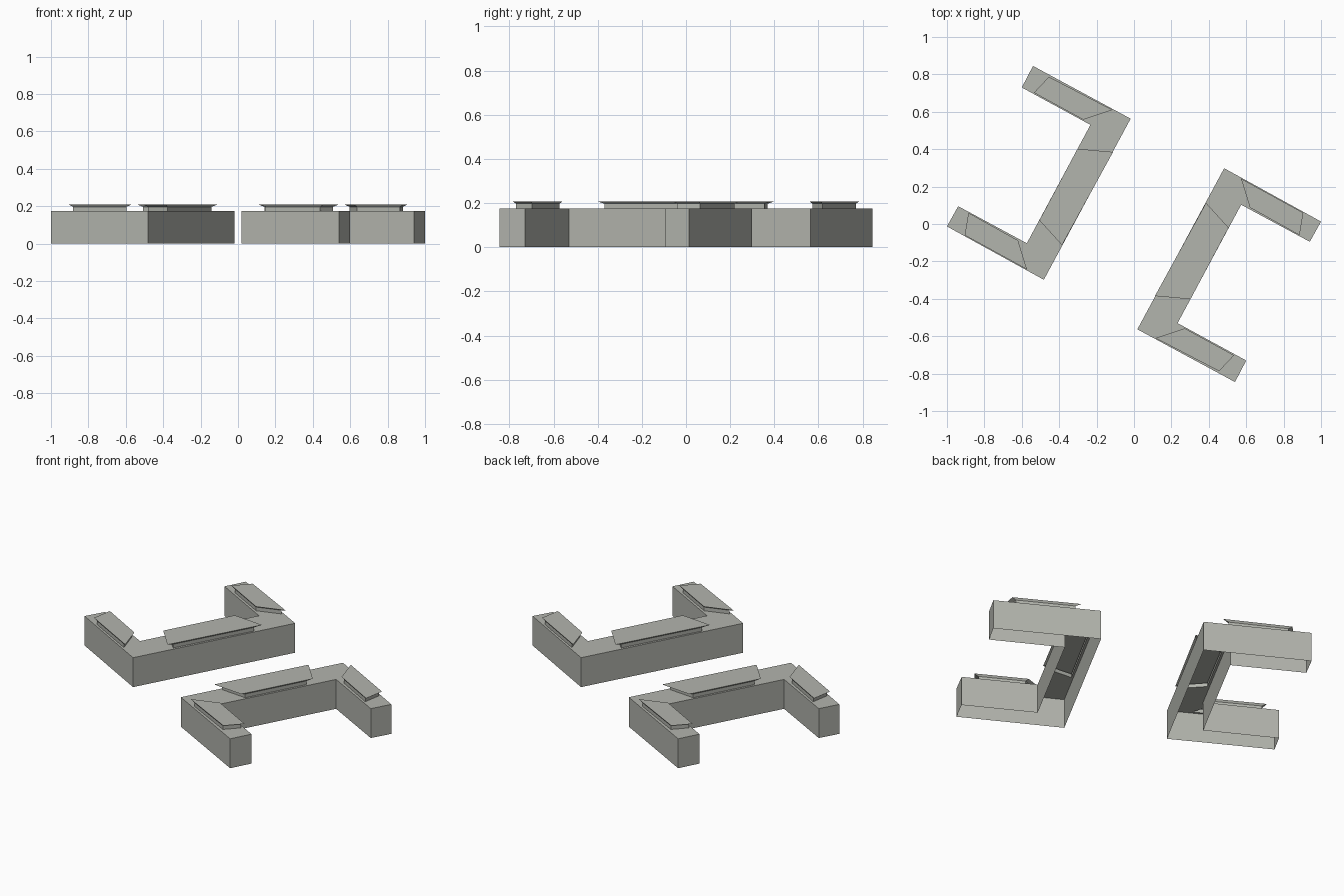
import bpy, bmesh, math
from mathutils import Vector

if "Cube" in bpy.data.objects:
    bpy.data.objects.remove(bpy.data.objects["Cube"])

WALL_TOP, CAP_BASE, CAP_TOP = 0.175, 0.197, 0.208

# C-shaped plan of one building and the plans of its three roof caps
PLAN = [(-0.54, 0.845), (-0.60, 0.73), (-0.233, 0.53), (-0.573, -0.103),
        (-0.94, 0.095), (-1.0, -0.013), (-0.482, -0.298), (-0.018, 0.563)]
CAPS = {
    "front_wing_cap": [(-0.885, 0.06), (-0.905, -0.06), (-0.572, -0.243), (-0.62, -0.088)],
    "middle_cap": [(-0.506, 0.02), (-0.385, -0.113), (-0.112, 0.385), (-0.302, 0.402)],
    "back_wing_cap": [(-0.455, 0.787), (-0.535, 0.702), (-0.272, 0.558), (-0.115, 0.61)],
}

grey = bpy.data.materials.new("concrete grey")
grey.diffuse_color = (0.45, 0.46, 0.42, 1)
grey.use_nodes = True
grey.node_tree.nodes["Principled BSDF"].inputs["Base Color"].default_value = grey.diffuse_color


def shrink(pts, f):
    c = sum((Vector(p) for p in pts), Vector((0, 0))) / len(pts)
    return [c + (Vector(p) - c) * f for p in pts]


def ring(bm, pts, z):
    return [bm.verts.new((p[0], p[1], z)) for p in pts]


def skirt(bm, low, high):
    n = len(low)
    for i in range(n):
        j = (i + 1) % n
        bm.faces.new((low[i], low[j], high[j], high[i]))


def loop_edges(bm, vs):
    out = []
    for i in range(len(vs)):
        pair = (vs[i], vs[(i + 1) % len(vs)])
        out.append(bm.edges.get(pair) or bm.edges.new(pair))
    return out


def finish(bm, name, turn):
    me = bpy.data.meshes.new(name)
    bm.to_mesh(me)
    bm.free()
    me.materials.append(grey)
    ob = bpy.data.objects.new(name, me)
    ob.rotation_euler.z = turn
    bpy.context.collection.objects.link(ob)


for side, turn in (("left", 0), ("right", math.pi)):
    # open-bottomed walls and a flat roof with an opening under each cap
    bm = bmesh.new()
    low, high = ring(bm, PLAN, 0), ring(bm, PLAN, WALL_TOP)
    skirt(bm, low, high)
    edges = loop_edges(bm, high)
    for pts in CAPS.values():
        edges += loop_edges(bm, ring(bm, shrink(pts, 0.86), WALL_TOP))
    bmesh.ops.triangle_fill(bm, edges=edges, use_beauty=True, use_dissolve=True,
                            normal=(0, 0, 1))
    finish(bm, side + "_building", turn)

    # raised curb flaring out to a thin overhanging cap
    for name, pts in CAPS.items():
        bm = bmesh.new()
        curb = shrink(pts, 0.86)
        a, b, c = ring(bm, curb, WALL_TOP), ring(bm, curb, CAP_BASE), ring(bm, pts, CAP_TOP)
        skirt(bm, a, b)
        skirt(bm, b, c)
        bm.faces.new(c)
        finish(bm, side + "_" + name, turn)
